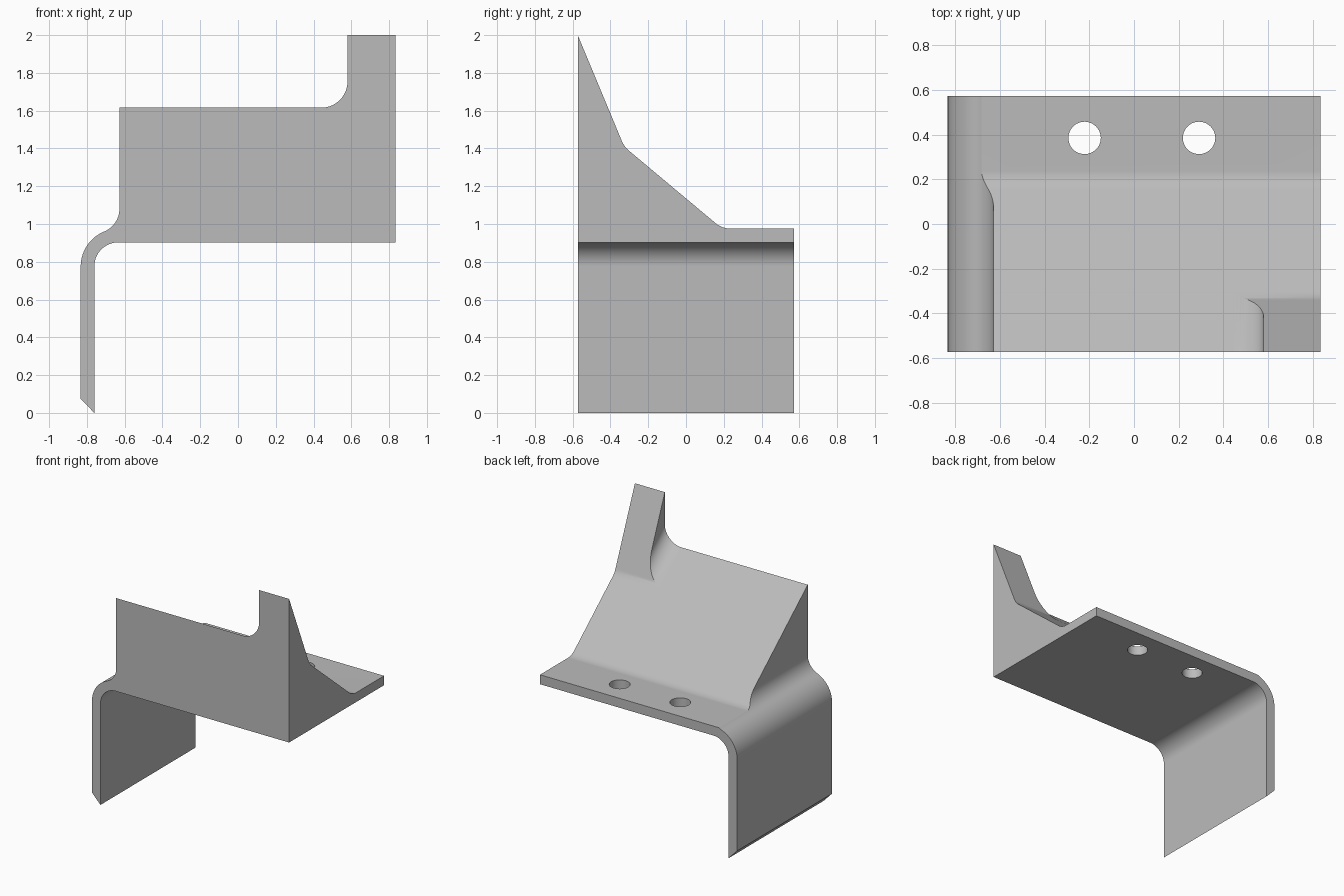
import bpy, bmesh, math
from mathutils import Vector

default = bpy.data.objects.get("Cube")
if default:
    bpy.data.objects.remove(default, do_unlink=True)

HX, HY = 0.833, 0.573           # half width and half depth
PLATE_TOP, THICK = 0.975, 0.072
SLOPE = 0.837                   # fall of the main ramp
RAMP_TOP = 1.615                # ramp height at the front face


def arc(cx, cy, r, start, end, steps=14):
    """Points along an arc, angles in degrees."""
    angles = [math.radians(start + (end - start) * i / steps) for i in range(steps + 1)]
    return [(cx + r * math.cos(a), cy + r * math.sin(a)) for a in angles]


def fillet(before, corner, after, r, steps=10):
    """Points of a tangent arc that rounds a profile corner."""
    c = Vector(corner)
    u = (Vector(before) - c).normalized()
    v = (Vector(after) - c).normalized()
    half = math.acos(u.dot(v)) / 2
    centre = c + (u + v).normalized() * (r / math.sin(half))
    t = r / math.tan(half)
    a, b = c + u * t - centre, c + v * t - centre
    return [tuple(centre + a.lerp(b, i / steps).normalized() * r) for i in range(steps + 1)]


def prism(name, points, place, sweep):
    """Solid made by sweeping a flat profile along a vector."""
    bm = bmesh.new()
    near = [bm.verts.new(place(*p)) for p in points]
    far = [bm.verts.new(v.co + Vector(sweep)) for v in near]
    bm.faces.new(near)
    bm.faces.new(far[::-1])
    for i in range(len(near)):
        bm.faces.new((near[i], near[i - 1], far[i - 1], far[i]))
    bmesh.ops.recalc_face_normals(bm, faces=bm.faces[:])
    mesh = bpy.data.meshes.new(name)
    bm.to_mesh(mesh)
    bm.free()
    obj = bpy.data.objects.new(name, mesh)
    bpy.context.collection.objects.link(obj)
    return obj


def combine(target, tool, operation):
    """Apply a boolean and discard the tool."""
    tool.hide_render = True
    mod = target.modifiers.new("cut", "BOOLEAN")
    mod.operation, mod.solver, mod.object = operation, "EXACT", tool
    bpy.context.view_layer.objects.active = target
    bpy.ops.object.modifier_apply(modifier=mod.name)
    bpy.data.objects.remove(tool, do_unlink=True)


# Front outline: bent leg, plate and tall block
outer_r = 0.2
bend = (outer_r - HX, PLATE_TOP - outer_r)
cove = (-0.757, 1.08)
cove_r = math.dist(bend, cove) - outer_r
touch = math.degrees(math.atan2(cove[1] - bend[1], cove[0] - bend[0]))
outline = [(-HX, 0.075), (THICK - HX, 0)]
outline += arc(*bend, outer_r - THICK, 180, 90)
outline += [(HX, PLATE_TOP - THICK), (HX, 2.2), (cove[0] + cove_r, 2.2)]
outline += arc(*cove, cove_r, 0, touch - 180)
outline += arc(*bend, outer_r, touch, 180)[1:]
bracket = prism("bracket", outline, lambda x, z: (x, -0.7, z), (0, 1.4, 0))

# Side outline: steep horn, ramp and flat plate
peak = (-HY, 2)
knee = (-0.327, RAMP_TOP - SLOPE * (HY - 0.327))
foot = ((RAMP_TOP - PLATE_TOP) / SLOPE - HY, PLATE_TOP)
back = (HY, PLATE_TOP)
side = [(-HY, -0.1), peak]
side += fillet(peak, knee, foot, 0.13)
side += fillet(knee, foot, back, 0.13)
side += [back, (HY, -0.1)]
combine(bracket, prism("side_shape", side, lambda y, z: (-1, y, z), (2, 0, 0)), "INTERSECT")

# Clear the space beside the horn, with a round cove that runs down the ramp
y0, y1 = -0.65, -0.27
floor = RAMP_TOP + 0.0005 + SLOPE * (-HY - y0)
notch = [(-1, floor)] + arc(0.44, floor + 0.14, 0.14, -90, 0) + [(0.58, 2.4), (-1, 2.4)]
combine(bracket, prism("horn_notch", notch, lambda x, z: (x, y0, z),
                       (0, y1 - y0, -SLOPE * (y1 - y0))), "DIFFERENCE")

# Two screw holes through the plate
for x in (-0.221, 0.291):
    ring = arc(x, 0.385, 0.0725, 0, 360, 48)[:-1]
    combine(bracket, prism("hole", ring, lambda px, py: (px, py, 0.8), (0, 0, 0.3)), "DIFFERENCE")

# Grey finish
grey = bpy.data.materials.new("light_grey")
grey.use_nodes = True
colour = (0.5, 0.5, 0.5, 1)
grey.diffuse_color = colour
grey.node_tree.nodes["Principled BSDF"].inputs["Base Color"].default_value = colour
bracket.data.materials.clear()
bracket.data.materials.append(grey)

bpy.ops.object.select_all(action="DESELECT")
bracket.select_set(True)
bpy.context.view_layer.objects.active = bracket
bpy.ops.object.shade_smooth_by_angle(angle=math.radians(25))
weighted = bracket.modifiers.new("even_shading", "WEIGHTED_NORMAL")
weighted.keep_sharp = True
